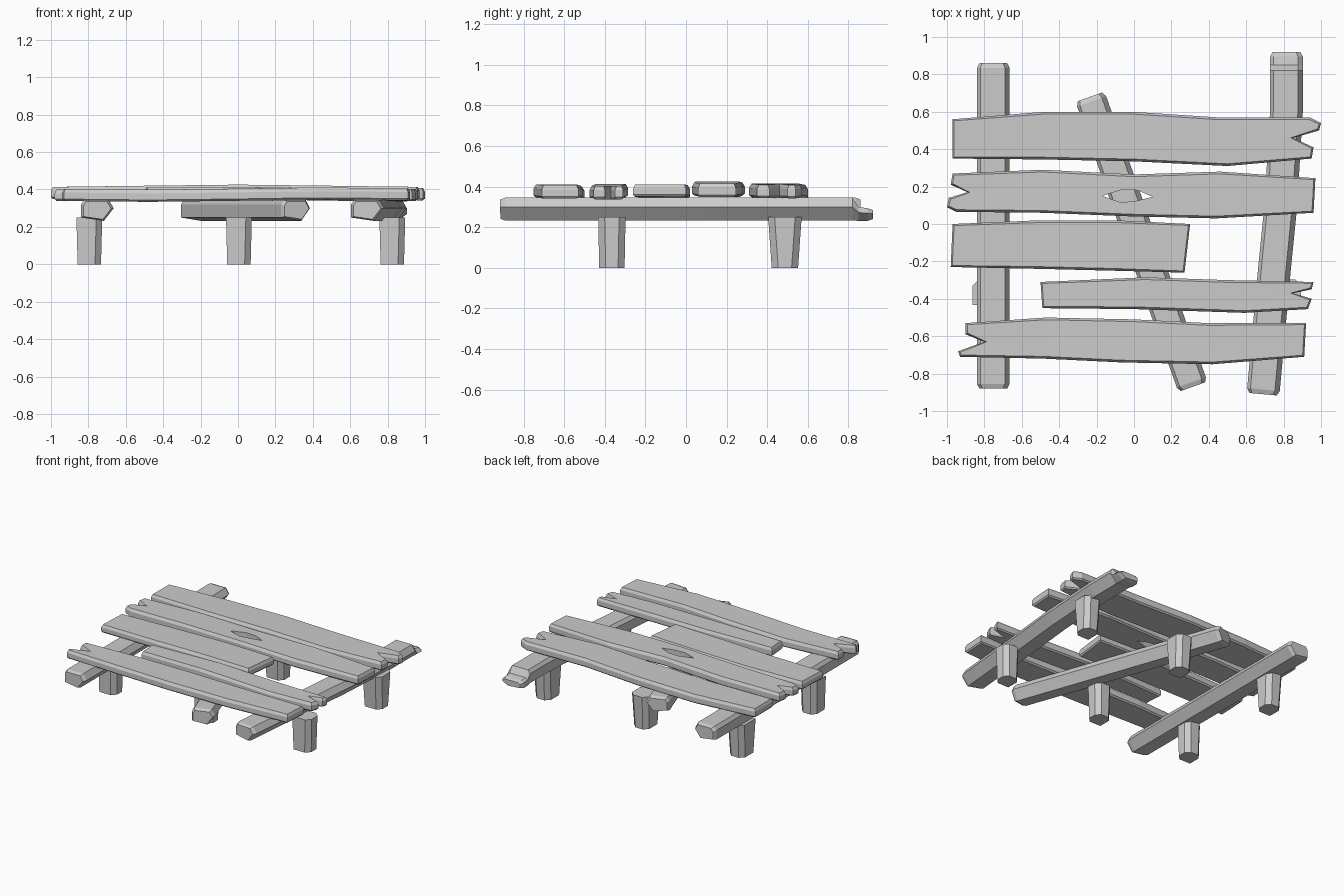
import bpy, bmesh, math
from mathutils import Vector

if "Cube" in bpy.data.objects:
    bpy.data.objects.remove(bpy.data.objects["Cube"])


def finish(name, bm):
    bmesh.ops.recalc_face_normals(bm, faces=bm.faces[:])
    me = bpy.data.meshes.new(name)
    bm.to_mesh(me)
    bm.free()
    ob = bpy.data.objects.new(name, me)
    bpy.context.collection.objects.link(ob)
    return ob


def loft(name, rings):
    bm = bmesh.new()
    vs = [[bm.verts.new(p) for p in r] for r in rings]
    n = len(rings[0])
    for a, b in zip(vs, vs[1:]):
        for i in range(n):
            j = (i + 1) % n
            bm.faces.new((a[i], a[j], b[j], b[i]))
    bm.faces.new(vs[0])
    bm.faces.new(vs[-1])
    return finish(name, bm)


def plank(name, outline, z0, z1, phase):
    """Outline extruded upward, with chamfered rims and a gentle warp."""
    bm = bmesh.new()
    low = bm.faces.new([bm.verts.new((x, y, z0 + 0.01)) for x, y in outline])
    low.normal_update()
    if low.normal.z > 0:
        low.normal_flip()
    ext = bmesh.ops.extrude_face_region(bm, geom=[low], use_keep_orig=True)
    for v in (g for g in ext["geom"] if isinstance(g, bmesh.types.BMVert)):
        v.co.z = z1 - 0.02
    bmesh.ops.recalc_face_normals(bm, faces=bm.faces[:])
    bm.normal_update()
    flat = [f for f in bm.faces if abs(f.normal.z) > 0.9]
    for f in flat:
        up = f.normal.z > 0
        bmesh.ops.inset_region(bm, faces=[f], use_even_offset=False, use_boundary=True,
                               thickness=0.012, depth=0.0)
        for v in f.verts:
            v.co.z = z1 if up else z0
    for v in bm.verts:
        v.co.z += 0.006 * math.sin(3.2 * v.co.x + phase)
    bmesh.ops.triangulate(bm, faces=[f for f in bm.faces if len(f.verts) > 4])
    return finish(name, bm)


# Irregular beam cross-section: sideways fraction of width, height
SECTION = [(-.5, .25), (-.5, .32), (-.4, .345), (.35, .345), (.5, .30), (.2, .232)]


def beam(name, path, width):
    """path: x, y, height scale; the ends get a small chamfer."""
    pts = [Vector((x, y, 0)) for x, y, s in path]
    hs = [p[2] for p in path]
    d0, d1 = (pts[1] - pts[0]).normalized(), (pts[-1] - pts[-2]).normalized()
    pts = [pts[0], pts[0] + d0 * .025] + pts[1:-1] + [pts[-1] - d1 * .025, pts[-1]]
    hs = [hs[0], hs[0]] + hs[1:-1] + [hs[-1], hs[-1]]
    rings = []
    for i, p in enumerate(pts):
        d = (pts[min(i + 1, len(pts) - 1)] - pts[max(i - 1, 0)]).normalized()
        side = Vector((d.y, -d.x, 0))
        k = .84 if i in (0, len(pts) - 1) else 1
        rings.append([p + side * (u * width * k) +
                      Vector((0, 0, .285 + ((z - .285) * k))) * 1 -
                      Vector((0, 0, (z - .23) * (1 - hs[i]))) for u, z in SECTION])
    return loft(name, rings)


def leg(name, x, y, bottom, top):
    def ring(size, z, cut=.032):
        a, b = size[0] / 2, size[1] / 2
        return [(x + u, y + v, z) for u, v in
                [(-a, -b), (a - cut, -b), (a, -b + cut), (a, b - cut),
                 (a - cut, b), (-a + cut, b), (-a, b - cut)]]
    return loft(name, [ring(bottom, 0), ring(top, .25)])


# Legs
for side, x in (("left", -.795), ("centre", .005), ("right", .825)):
    leg(side + "_front_leg", x, -.365, (.125, .125), (.138, .135))
    leg(side + "_back_leg", x, .487, (.125, .13), (.138, .165))

# Cross beams
beam("left_beam", [(-.752, -.88, 1), (-.752, 0, 1), (-.752, .86, 1)], .175)
beam("centre_beam", [(.315, -.87, 1), (.04, -.1, 1), (-.235, .68, 1)], .165)
beam("right_beam", [(.69, -.91, 1), (.75, -.25, 1), (.785, .1, 1), (.815, .6, 1),
                    (.815, .82, 1), (.815, .85, .6), (.815, .92, .55)], .175)

# Top planks, back to front
plank("back_plank", [(-.97, .35), (-.97, .56), (-.48, .6), (-.01, .6), (.45, .57), (.94, .57),
                     (1, .54), (.99, .5), (.85, .46), (.96, .41), (.95, .35), (.5, .31),
                     (0, .335), (-.48, .345)], .342, .408, 0)
holed = plank("knot_hole_plank", [(-1, .09), (-.99, .14), (-.89, .17), (-.98, .21), (-.97, .27),
                                  (-.49, .29), (0, .265), (.46, .28), (.97, .245), (.96, .06),
                                  (.44, .03), (0, .04), (-.49, .06), (-.95, .065)],
              .355, .42, 1.6)
plank("short_left_plank", [(-.98, -.23), (-.97, 0), (-.5, .02), (-.1, .02), (.3, .0),
                           (.27, -.26), (-.1, -.25), (-.5, -.24)], .344, .404, 1)
plank("short_right_plank", [(-.49, -.45), (-.5, -.31), (.06, -.285), (.5, -.3), (.96, -.31),
                            (.95, -.35), (.85, -.37), (.95, -.4), (.93, -.455), (.59, -.475),
                            (0, -.455)], .343, .408, 2)
plank("front_plank", [(-.9, -.53), (-.47, -.5), (0, -.51), (.4, -.53), (.92, -.53), (.91, -.71),
                      (.42, -.75), (-.07, -.74), (-.48, -.72), (-.93, -.71), (-.94, -.68),
                      (-.8, -.63), (-.9, -.59)], .34, .405, 0)

# Knot hole
eye = [(-.17, .15), (-.06, .185), (.02, .18), (.1, .145), (.02, .125), (-.07, .115)]
cutter = loft("knot_cutter", [[(x, y, z) for x, y in eye] for z in (.3, .5)])
cutter.hide_render = True
cutter.hide_viewport = True
mod = holed.modifiers.new("knot_hole", "BOOLEAN")
mod.operation = 'DIFFERENCE'
mod.object = cutter
